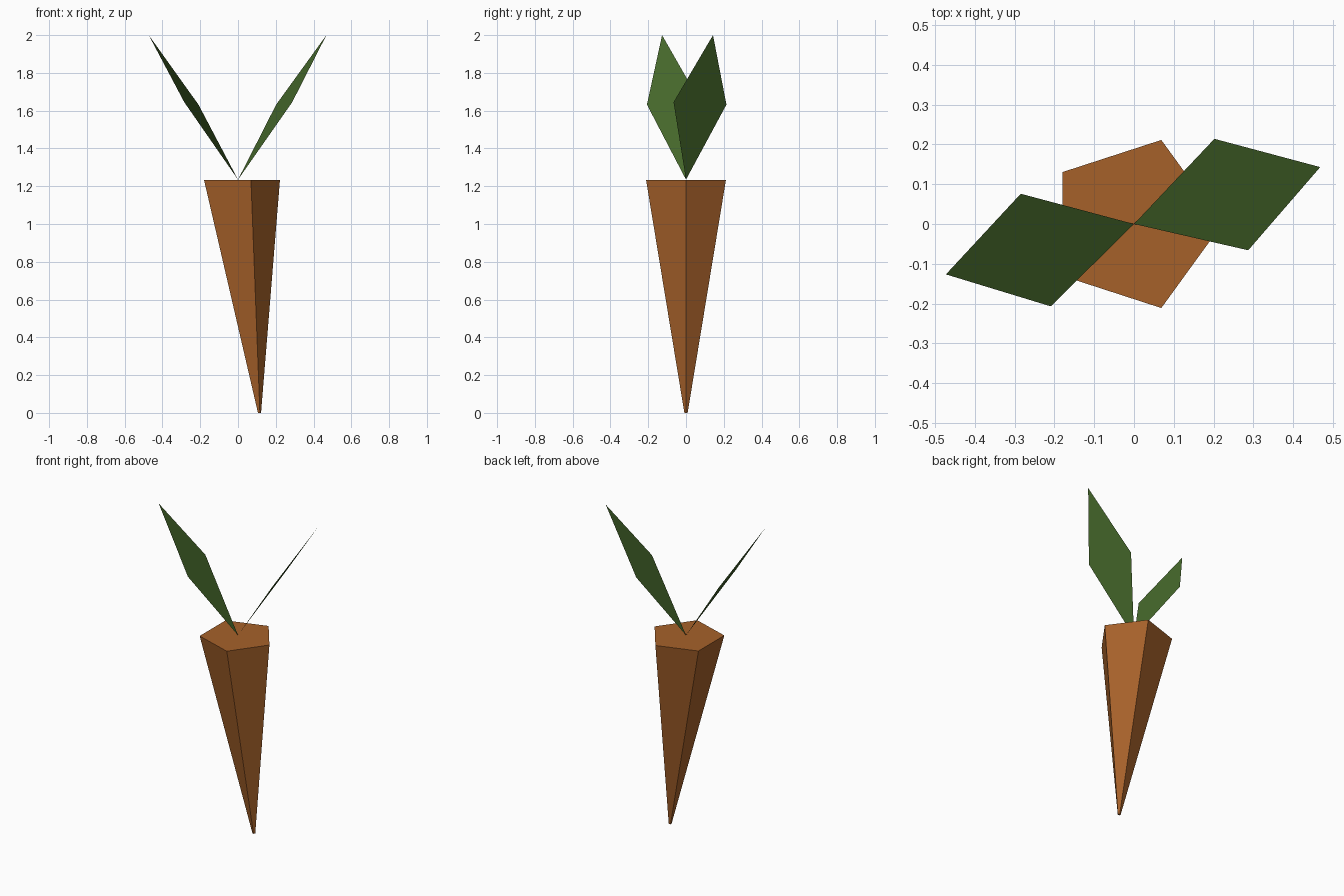
import bpy
from math import cos, sin, pi, radians
from mathutils import Matrix, Vector

if "Cube" in bpy.data.objects:
    bpy.data.objects.remove(bpy.data.objects["Cube"])

def material(name, rgb):
    m = bpy.data.materials.new(name)
    m.diffuse_color = (*rgb, 1)
    m.use_nodes = True
    m.node_tree.nodes["Principled BSDF"].inputs["Base Color"].default_value = m.diffuse_color
    return m

def add_mesh(name, verts, faces, mat):
    me = bpy.data.meshes.new(name)
    me.from_pydata(verts, [], faces)
    me.materials.append(mat)
    me.update()
    ob = bpy.data.objects.new(name, me)
    bpy.context.collection.objects.link(ob)
    return ob

def ring(cx, r, z, n):
    return [(cx + r * cos(2 * pi * i / n), r * sin(2 * pi * i / n), z) for i in range(n)]

orange = material("root_orange", (0.38, 0.12, 0.023))
green = material("leaf_green", (0.065, 0.15, 0.026))

# Five-sided tapered root, its tip shifted sideways
N = 5
verts = ring(0.113, 0.009, 0, N) + ring(0, 0.222, 1.232, N)
faces = [(i, (i + 1) % N, N + (i + 1) % N, N + i) for i in range(N)]
faces += [tuple(reversed(range(N))), tuple(range(N, 2 * N))]
add_mesh("root", verts, faces, orange)

# Two flat diamond leaves, spread to opposite sides
leaf = [(0, 0, 1.235), (0.287, -0.066, 1.645), (0.468, 0.143, 2.0), (0.202, 0.214, 1.632)]
for name, angle in (("right_leaf", 0), ("left_leaf", 178)):
    rot = Matrix.Rotation(radians(angle), 3, 'Z')
    add_mesh(name, [rot @ Vector(v) for v in leaf], [(0, 1, 2, 3)], green)
